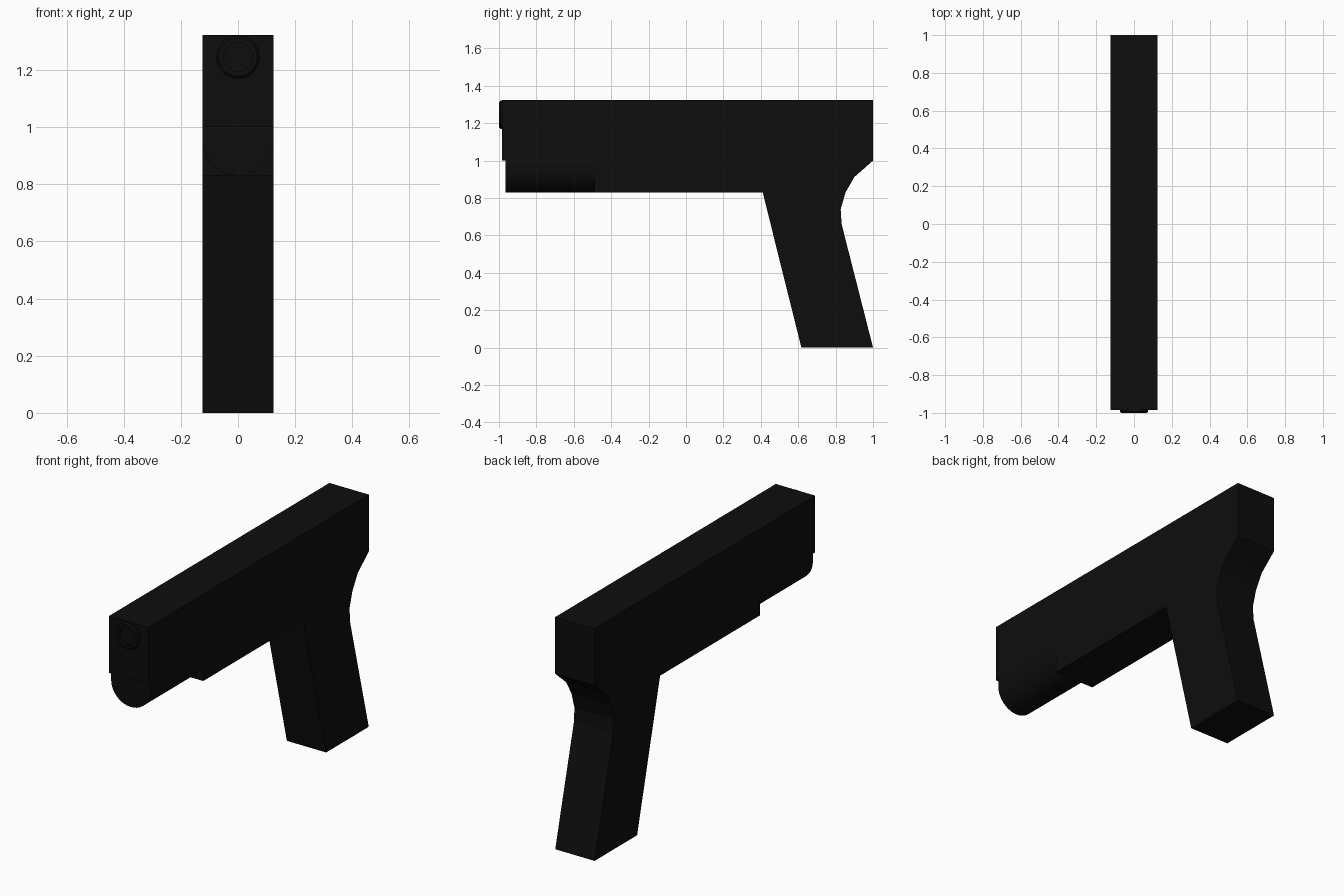
import bpy, bmesh, math

if "Cube" in bpy.data.objects:
    bpy.data.objects.remove(bpy.data.objects["Cube"])

W = 0.124  # half width

black = bpy.data.materials.new("matte black")
black.diffuse_color = (0.004, 0.004, 0.004, 1)
black.use_nodes = True
black.node_tree.nodes["Principled BSDF"].inputs["Base Color"].default_value = black.diffuse_color


def finish(name, bm, smooth=False):
    bmesh.ops.recalc_face_normals(bm, faces=bm.faces)
    mesh = bpy.data.meshes.new(name)
    bm.to_mesh(mesh)
    bm.free()
    mesh.materials.append(black)
    ob = bpy.data.objects.new(name, mesh)
    bpy.context.collection.objects.link(ob)
    if smooth:
        bpy.ops.object.select_all(action='DESELECT')
        ob.select_set(True)
        bpy.context.view_layer.objects.active = ob
        bpy.ops.object.shade_smooth_by_angle(angle=math.radians(30))
    return ob


def extrude(name, points, offset, smooth=False):
    """Extrude a closed planar outline by an offset vector."""
    bm = bmesh.new()
    face = bm.faces.new([bm.verts.new(p) for p in points])
    geom = bmesh.ops.extrude_face_region(bm, geom=[face])["geom"]
    bmesh.ops.translate(bm, vec=offset,
                        verts=[g for g in geom if isinstance(g, bmesh.types.BMVert)])
    return finish(name, bm, smooth)


# slide: long upper block
slide = [(-0.985, 1.0), (1.0, 1.0), (1.0, 1.323), (-0.985, 1.323)]
extrude("slide", [(-W, y, z) for y, z in slide], (2 * W, 0, 0))

# frame and slanted grip in one side profile
frame = [(-0.49, 1.0), (-0.49, 0.83), (0.41, 0.83), (0.617, 0.0), (1.0, 0.0),
         (0.832, 0.66), (0.827, 0.74), (0.853, 0.83), (0.90, 0.912), (1.0, 1.0)]
extrude("frame_and_grip", [(-W, y, z) for y, z in frame], (2 * W, 0, 0))

# round-bottomed front of the frame
n = 20
rail = [(-W, -0.965, 1.0)]
for i in range(n + 1):
    a = math.pi + math.pi * i / n
    rail.append((W * math.cos(a), -0.965, 0.954 + W * math.sin(a)))
rail.append((W, -0.965, 1.0))
extrude("dust_cover", rail, (0, 0.475, 0), smooth=True)

# muzzle ring: lathe profile of (radius, y)
ring = [(0.075, -0.98), (0.075, -0.992), (0.067, -1.0), (0.050, -1.0), (0.050, -0.98)]
bm = bmesh.new()
seg = 32
rows = [[bm.verts.new((r * math.cos(2 * math.pi * i / seg), y,
                       1.245 + r * math.sin(2 * math.pi * i / seg)))
         for i in range(seg)] for r, y in ring]
for a, b in zip(rows, rows[1:] + rows[:1]):
    for i in range(seg):
        j = (i + 1) % seg
        bm.faces.new((a[i], a[j], b[j], b[i]))
finish("muzzle_ring", bm, smooth=True)
